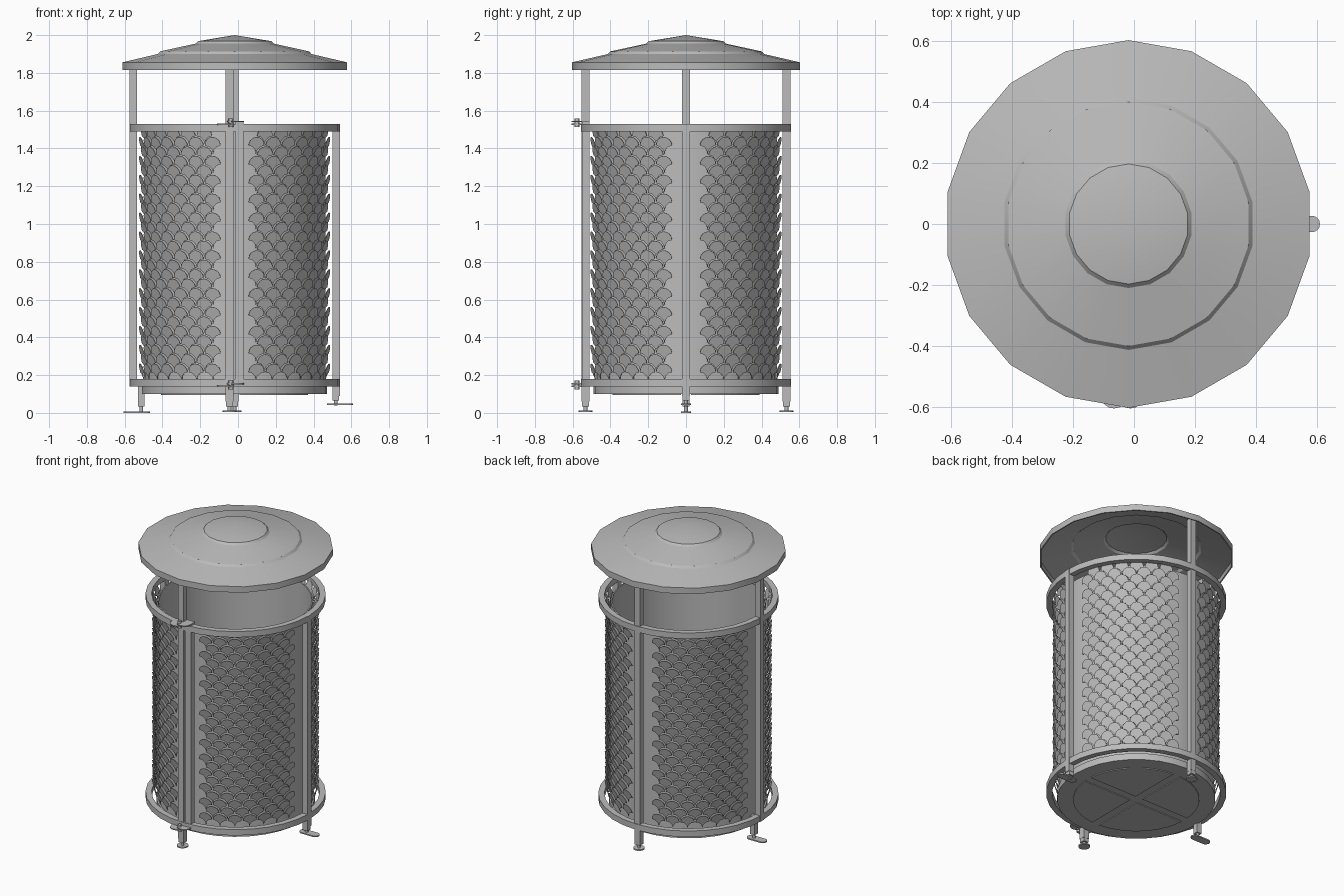
import bpy, bmesh, math
from mathutils import Matrix, Vector

cube = bpy.data.objects.get("Cube")
if cube:
    bpy.data.objects.remove(cube, do_unlink=True)

CX = -0.018                      # axis of the round body
RING_LOW, RING_TOP = 0.14, 1.49  # undersides of the two hoops
RING_H = 0.04

steel = bpy.data.materials.new("grey_steel")
steel.use_nodes = True
GREY = (0.5, 0.5, 0.5, 1)
steel.diffuse_color = GREY
steel.node_tree.nodes["Principled BSDF"].inputs["Base Color"].default_value = GREY


def finish(name, bm, smooth=False):
    mesh = bpy.data.meshes.new(name)
    bm.to_mesh(mesh)
    bm.free()
    obj = bpy.data.objects.new(name, mesh)
    bpy.context.collection.objects.link(obj)
    mesh.materials.append(steel)
    if smooth:
        bpy.ops.object.select_all(action='DESELECT')
        obj.select_set(True)
        bpy.context.view_layer.objects.active = obj
        bpy.ops.object.shade_smooth_by_angle(angle=math.radians(30))
    return obj


def lathe(name, profile, sides, closed=False):
    """Spin an (r, z) profile round the body axis, first point at +y."""
    bm = bmesh.new()
    pts = profile + profile[:1] if closed else profile
    verts = [bm.verts.new((CX, r, z)) for r, z in pts]
    edges = [bm.edges.new(pair) for pair in zip(verts, verts[1:])]
    bmesh.ops.spin(bm, geom=verts + edges, cent=(CX, 0, 0), axis=(0, 0, 1),
                   angle=math.tau, steps=sides, use_duplicate=False)
    bmesh.ops.remove_doubles(bm, verts=bm.verts, dist=0.0005)
    bmesh.ops.recalc_face_normals(bm, faces=bm.faces)
    return finish(name, bm, True)


def box(name, x, y, z0, z1, w=0.04, d=0.04):
    bm = bmesh.new()
    bmesh.ops.create_cube(bm, size=1, matrix=Matrix.Translation((x, y, (z0 + z1) / 2))
                          @ Matrix.Diagonal((w, d, z1 - z0, 1)))
    return finish(name, bm)


def rod(name, x, y, z0, z1, r):
    bm = bmesh.new()
    bmesh.ops.create_cone(bm, cap_ends=True, segments=16, radius1=r, radius2=r,
                          depth=z1 - z0, matrix=Matrix.Translation((x, y, (z0 + z1) / 2)))
    return finish(name, bm, True)


def slab(name, outline, z0, z1):
    """Flat plate raised from an (x, y) outline."""
    bm = bmesh.new()
    face = bm.faces.new([bm.verts.new((x, y, z0)) for x, y in outline])
    new = bmesh.ops.extrude_face_region(bm, geom=[face])["geom"]
    bmesh.ops.translate(bm, vec=(0, 0, z1 - z0),
                        verts=[g for g in new if isinstance(g, bmesh.types.BMVert)])
    bmesh.ops.recalc_face_normals(bm, faces=bm.faces)
    return finish(name, bm)


def tongue(name, x0, x1, y, half, z0, z1):
    """Plate along x with rounded ends."""
    outline = []
    for cx, start in ((x1 - half, -90), (x0 + half, 90)):
        for i in range(9):
            a = math.radians(start + i * 22.5)
            outline.append((cx + half * math.cos(a), y + half * math.sin(a)))
    return slab(name, outline, z0, z1)


# Stepped lid, a thin open shell
lid_top = [(0, 2.0), (0.197, 1.968), (0.21, 1.955), (0.4, 1.914), (0.413, 1.9),
           (0.603, 1.856), (0.603, 1.815)]
lid_inner = [(max(r - 0.008, 0), z - 0.008) for r, z in lid_top[:-1]]
lathe("lid", lid_top + [(0.595, 1.815)] + lid_inner[::-1], 18)

# Hoops
for name, z in (("lower_hoop", RING_LOW), ("upper_hoop", RING_TOP)):
    lathe(name, [(0.557, z), (0.557, z + RING_H), (0.519, z + RING_H), (0.519, z)], 32, True)

# Inner bin with its base
lathe("inner_bin", [(0, 0.1), (0.49, 0.1), (0.49, 0.145), (0.48, 0.145), (0.48, 1.49),
                    (0.472, 1.49), (0.472, 0.12), (0, 0.12)], 32)
for q in range(4):
    mid = math.radians(45 + 90 * q)
    tip = (CX + 0.04 * math.cos(mid), 0.04 * math.sin(mid))
    arc = [mid + math.radians(-41 + 82 * i / 10) for i in range(11)]
    slab(f"base_panel_{q + 1}",
         [tip] + [(CX + 0.39 * math.cos(a), 0.39 * math.sin(a)) for a in arc], 0.095, 0.101)

# Scale screens: four curved panels of small tilted fan-shaped plates
W = 0.095
fan = [(0.5 * math.cos(math.pi * i / 8), 0.5 * math.sin(math.pi * i / 8)) for i in range(9)]
for side, start in ((-1, 0), (1, 90)):   # concave lower flanks
    for i in range(1, 4) if side < 0 else range(1, 3):
        a = math.radians(start - 30 * i if side < 0 else 90 - 30 * i)
        if side < 0:
            fan.append((-0.5 + 0.5 * math.cos(math.radians(90 - 30 * i)) - 0.0,
                        -0.5 + 0.5 * math.sin(math.radians(90 - 30 * i))))
        else:
            fan.append((0.5 - 0.5 * math.sin(a), -0.5 + 0.5 * math.cos(a)))
ROW, COLS = 0.05, 7
STEP = math.radians(74) / COLS
for q, name in enumerate(("right_front", "left_front", "left_back", "right_back")):
    bm = bmesh.new()
    first = math.radians(180 + 90 * q + 8)
    for row in range(26):
        odd = row % 2
        z0 = 0.215 + row * ROW
        for col in range(COLS - odd):
            mid = first + STEP * (col + 0.5 + 0.5 * odd)
            verts = []
            for u, v in fan:
                a = mid + u * STEP * 0.92
                r = 0.505 + v * 0.024
                verts.append(bm.verts.new((CX + r * math.cos(a), r * math.sin(a),
                                           z0 + v * W * 0.95)))
            bm.faces.new(verts)
    bmesh.ops.recalc_face_normals(bm, faces=bm.faces)
    screen = finish(name + "_scale_screen", bm)
    thick = screen.modifiers.new("thickness", 'SOLIDIFY')
    thick.thickness = 0.003

# Posts: three carry the lid, the others stop at the upper hoop
box("right_post", -0.555, 0, RING_LOW, 1.858)
box("front_post", -0.045, -0.532, 0.06, 1.858)
box("back_post", CX, 0.532, 0.06, 1.858)
box("left_post", 0.52, 0, 0.09, 1.53)
box("door_post", 0.008, -0.53, RING_LOW, 1.545, 0.042)

# Legs and feet
box("right_leg", -0.512, 0, 0.035, 0.16, 0.036, 0.036)
box("left_leg", 0.518, 0, 0.065, 0.1, 0.036, 0.036)
for name, x, y, low in (("right", -0.512, 0, 0), ("left", 0.518, 0, 0.04),
                        ("front", -0.045, -0.532, 0.005), ("back", CX, 0.532, 0.005)):
    rod(name + "_foot_stem", x, y, low, low + 0.06, 0.01)
    if name in ("front", "back"):
        box(name + "_leg", x, y, 0.035, 0.07, 0.038, 0.038)
        rod(name + "_foot_disc", x, y, low, low + 0.008, 0.036)
tongue("right_foot_plate", -0.605, -0.465, 0, 0.027, 0, 0.008)
tongue("left_foot_plate", 0.47, 0.61, 0, 0.027, 0.042, 0.05)

# Door hinges on the front
for name, z in (("upper", 1.525), ("lower", 0.137)):
    for part, x, dz in (("fixed", -0.065, 0), ("door", -0.012, 0.014)):
        outline = [(x + 0.045, -0.51), (x - 0.045, -0.51)]
        for i in range(9):
            a = math.radians(180 + i * 22.5)
            outline.append((x + 0.045 * math.cos(a), -0.56 + 0.045 * math.sin(a)))
        slab(f"{name}_{part}_hinge_plate", outline, z + dz, z + dz + 0.007)
    rod(name + "_hinge_pin", -0.037, -0.577, z - 0.012, z + 0.034, 0.012)
